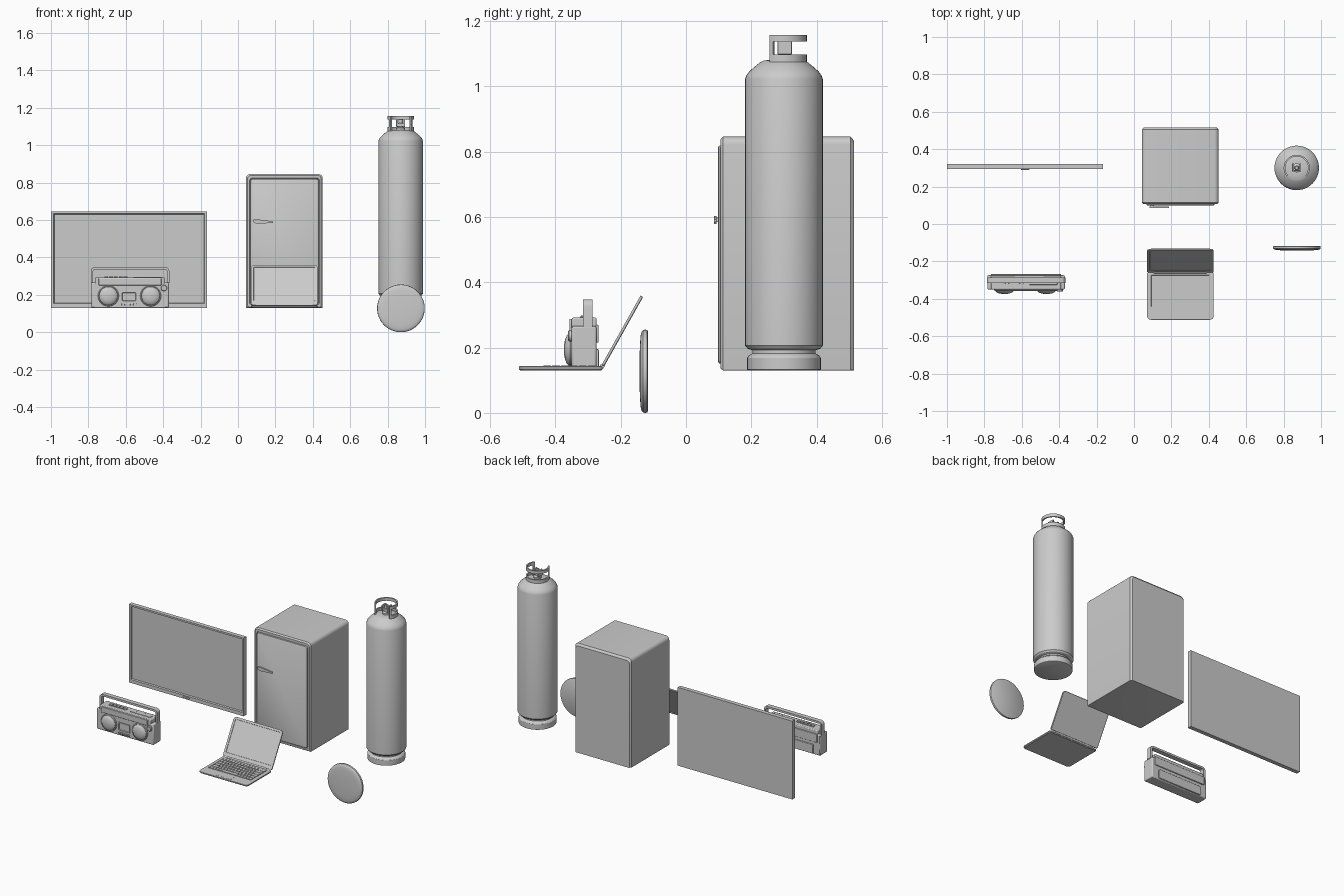
import bpy, bmesh
from math import sin, cos, pi, radians, atan2
from mathutils import Matrix, Vector


def finish(name, bm):
    bmesh.ops.remove_doubles(bm, verts=bm.verts, dist=1e-5)
    bmesh.ops.recalc_face_normals(bm, faces=bm.faces)
    me = bpy.data.meshes.new(name)
    bm.to_mesh(me)
    bm.free()
    ob = bpy.data.objects.new(name, me)
    bpy.context.collection.objects.link(ob)
    return ob


def skin(name, rings):
    """Bridge equal-length rings and cap both ends."""
    bm = bmesh.new()
    rows = [[bm.verts.new(p) for p in r] for r in rings]
    n = len(rows[0])
    for a, b in zip(rows, rows[1:]):
        for i in range(n):
            bm.faces.new((a[i], a[(i + 1) % n], b[(i + 1) % n], b[i]))
    bm.faces.new(rows[0])
    bm.faces.new(rows[-1])
    return finish(name, bm)


def place(u, v, w, axis):
    return (u, w, v) if axis == 'y' else (u, v, w)


def loft(name, sections, axis='y', n=5):
    """Sections: (depth, u0, u1, v0, v1, top radius, bottom radius)."""
    rings = []
    for w, u0, u1, v0, v1, rt, rb in sections:
        ring = []
        for k, (cu, cv, r) in enumerate(((u1 - rt, v1 - rt, rt), (u0 + rt, v1 - rt, rt),
                                         (u0 + rb, v0 + rb, rb), (u1 - rb, v0 + rb, rb))):
            for i in range(n + 1):
                a = (k + i / n) * pi / 2
                ring.append(place(cu + r * cos(a), cv + r * sin(a), w, axis))
        rings.append(ring)
    return skin(name, rings)


def lathe(name, profile, centre, axis='z', seg=40):
    c = Vector(centre)
    return skin(name, [[c + Vector(place(r * cos(2 * pi * i / seg), r * sin(2 * pi * i / seg), h, axis))
                        for i in range(seg)] for r, h in profile])


def arc(name, c, r0, r1, z0, z1, a0, a1, n=24):
    rings = []
    for i in range(n + 1):
        a = radians(a0 + (a1 - a0) * i / n)
        rings.append([(c[0] + r * cos(a), c[1] + r * sin(a), z)
                      for r, z in ((r0, z0), (r1, z0), (r1, z1), (r0, z1))])
    return skin(name, rings)


def boxes(name, items, bevel=0):
    """One object from many boxes (x0, x1, y0, y1, z0, z1)."""
    bm = bmesh.new()
    for x0, x1, y0, y1, z0, z1 in items:
        m = (Matrix.Translation(((x0 + x1) / 2, (y0 + y1) / 2, (z0 + z1) / 2))
             @ Matrix.Diagonal((x1 - x0, y1 - y0, z1 - z0, 1)))
        bmesh.ops.create_cube(bm, size=1, matrix=m)
    ob = finish(name, bm)
    if bevel:
        mod = ob.modifiers.new("bevel", 'BEVEL')
        mod.width, mod.segments = bevel, 2
    return ob


# Television: flat panel with recessed screen
loft("television", [(.322, -1, -.165, .13, .645, 0, 0),
                    (.295, -1, -.165, .13, .645, 0, 0),
                    (.295, -.986, -.179, .153, .634, 0, 0),
                    (.303, -.982, -.183, .157, .630, 0, 0)])
boxes("television_sensor", [(-.605, -.56, .289, .300, .137, .146)], .002)

# Refrigerator: rounded cabinet with door seam
loft("refrigerator", [(.515, .052, .443, .130, .833, .02, .004),
                      (.504, .042, .453, .130, .846, .024, .004),
                      (.114, .042, .453, .130, .846, .024, .004),
                      (.106, .050, .445, .136, .838, .020, .006),
                      (.106, .062, .436, .146, .824, .014, .012),
                      (.111, .064, .434, .148, .822, .014, .012),
                      (.111, .067, .431, .151, .819, .012, .010),
                      (.101, .068, .430, .152, .818, .012, .010),
                      (.098, .073, .425, .157, .813, .010, .008)])
grip = [(.083, .602), (.105, .603), (.187, .593), (.187, .585), (.105, .579), (.083, .586)]
handle = skin("refrigerator_handle", [[(x, y, z) for x, z in grip] for y in (.094, .086)])
boxes("refrigerator_handle_mount", [(.088, .108, .09, .102, .584, .598)], .002)

# Gas cylinder
GX, GY = .870, .300
lathe("gas_cylinder", [(.107, .130), (.113, .133), (.113, .168), (.108, .176), (.097, .182),
                       (.097, .192), (.112, .197), (.119, .206), (.119, 1.022), (.115, 1.034),
                       (.106, 1.046), (.090, 1.060), (.074, 1.073), (.062, 1.079), (.035, 1.082)],
      (GX, GY, 0))
arc("collar_lower_ring", (GX, GY), .061, .070, 1.072, 1.098, -40, 220)
arc("collar_upper_ring", (GX, GY), .061, .070, 1.137, 1.157, -40, 220)
for i, a in enumerate((-40, 208)):
    arc(f"collar_post_{i + 1}", (GX, GY), .061, .070, 1.095, 1.14, a, a + 12, 3)
lathe("valve_stem", [(.024, 1.078), (.024, 1.092), (.012, 1.098), (.012, 1.138), (.008, 1.141)],
      (GX, GY, 0), seg=20)
boxes("valve_outlet", [(GX - .024, GX + .024, GY - .016, GY + .010, 1.10, 1.118),
                       (GX - .024, GX - .014, GY - .02, GY + .024, 1.098, 1.138),
                       (GX + .014, GX + .024, GY - .02, GY + .024, 1.098, 1.138)], .002)

# Wall disc with domed front
lathe("disc", [(.122, -.1165), (.1265, -.119), (.1275, -.124), (.1265, -.131), (.122, -.1355),
               (.112, -.1385), (.09, -.1405), (.055, -.142), (.02, -.1428)], (.871, 0, .1275), 'y', 48)

# Laptop base, keys and touchpad
loft("laptop_base", [(.130, .074, .422, -.508, -.260, .008, .018),
                     (.134, .070, .426, -.512, -.256, .010, .020),
                     (.141, .070, .426, -.512, -.256, .010, .020),
                     (.143, .073, .423, -.509, -.259, .010, .018),
                     (.143, .092, .404, -.442, -.274, .002, .002),
                     (.140, .093, .403, -.441, -.275, .002, .002)], 'z')
keys = []
for row in range(6):
    y = -.277 - row * .0273
    if row == 5:
        widths = [1.2, 1, 1, 1, 5.4, 1, 1, 1, 1, 1]
    else:
        first = (1, 1, 1.4, 1.7, 2.1)[row]
        widths = [first] + [1] * 11 + [14.6 - 11 - first]
    unit, x = .306 / sum(widths), .095
    for w in widths:
        keys.append((x + .0015, x + w * unit - .0015, y - .0235, y, .139, .1445))
        x += w * unit
boxes("laptop_keys", keys)
boxes("laptop_touchpad", [(.195, .300, -.502, -.450, .142, .1437)])

# Laptop lid, leaning back from the hinge
lid = loft("laptop_lid", [(.005, .002, .354, .004, .244, .018, .006),
                          (.003, 0, .356, .002, .246, .020, .008),
                          (-.004, 0, .356, .002, .246, .020, .008),
                          (-.004, .014, .342, .026, .232, .003, .003),
                          (-.002, .015, .341, .027, .231, .003, .003)])
lid.matrix_world = Matrix.Translation((.070, -.256, .143)) @ Matrix.Rotation(-atan2(.12, .214), 4, 'X')
hinge = lathe("laptop_hinge", [(.007, -.14), (.007, .14)], (0, 0, 0), seg=16)
hinge.matrix_world = Matrix.Translation((.248, -.257, .142)) @ Matrix.Rotation(pi / 2, 4, 'Y')

# Portable stereo body
SX = -.577
boxes("stereo_body", [(-.784, -.370, -.350, -.274, .130, .266)], .006)
boxes("stereo_upper_body", [(-.764, -.390, -.350, -.274, .255, .292)], .005)
boxes("stereo_tuner_strip", [(-.745, -.410, -.357, -.345, .250, .288)], .003)
boxes("stereo_back_panels", [(-.765, -.389, -.276, -.268, .215, .270),
                             (-.735, -.419, -.276, -.267, .135, .195)], .003)
boxes("stereo_top_buttons", [(-.715 + i * .026, -.695 + i * .026, -.322, -.302, .29, .299)
                             for i in range(5)]
      + [(-.56, -.41, -.325, -.300, .288, .295)], .002)

# Speakers with domed grilles
for side, x in (("left", -.693), ("right", -.467)):
    lathe(f"speaker_{side}", [(.056, -.345), (.056, -.353), (.052, -.356), (.050, -.354), (.049, -.359),
                              (.043, -.365), (.032, -.370), (.018, -.373), (.004, -.374)],
          (x, 0, .194), 'y', 36)

# Cassette door, keys and tuning dial
loft("cassette_door", [(-.345, -.625, -.540, .162, .217, .004, .004),
                       (-.356, -.625, -.540, .162, .217, .004, .004),
                       (-.356, -.619, -.546, .168, .211, .003, .003),
                       (-.352, -.617, -.548, .170, .209, .003, .003)])
boxes("cassette_keys", [(-.622 + i * .0165, -.609 + i * .0165, -.358, -.345, .142, .153)
                        for i in range(5)], .0015)
lathe("tuning_dial", [(.017, -.345), (.017, -.358), (.014, -.362), (.004, -.362)],
      (-.396, 0, .236), 'y', 24)

# Carry handle: rounded arch swept from an outer and inner outline
outer, inner = [], []
for cx, a0 in ((-.389, 0), (-.765, 90)):
    for i in range(6):
        a = radians(a0 + 18 * i)
        outer.append((cx + .022 * cos(a), .326 + .022 * sin(a)))
        inner.append((cx + .009 * cos(a), .326 + .009 * sin(a)))
outer = [(-.367, .262)] + outer + [(-.787, .262)]
inner = [(-.380, .262)] + inner + [(-.774, .262)]
skin("stereo_handle", [[(o[0], -.316, o[1]), (o[0], -.286, o[1]), (q[0], -.286, q[1]), (q[0], -.316, q[1])]
                       for o, q in zip(outer, inner)])

# Smooth shading with crisp edges
for ob in bpy.data.objects:
    ob.select_set(True)
bpy.context.view_layer.objects.active = handle
bpy.ops.object.shade_smooth_by_angle(angle=radians(30))
